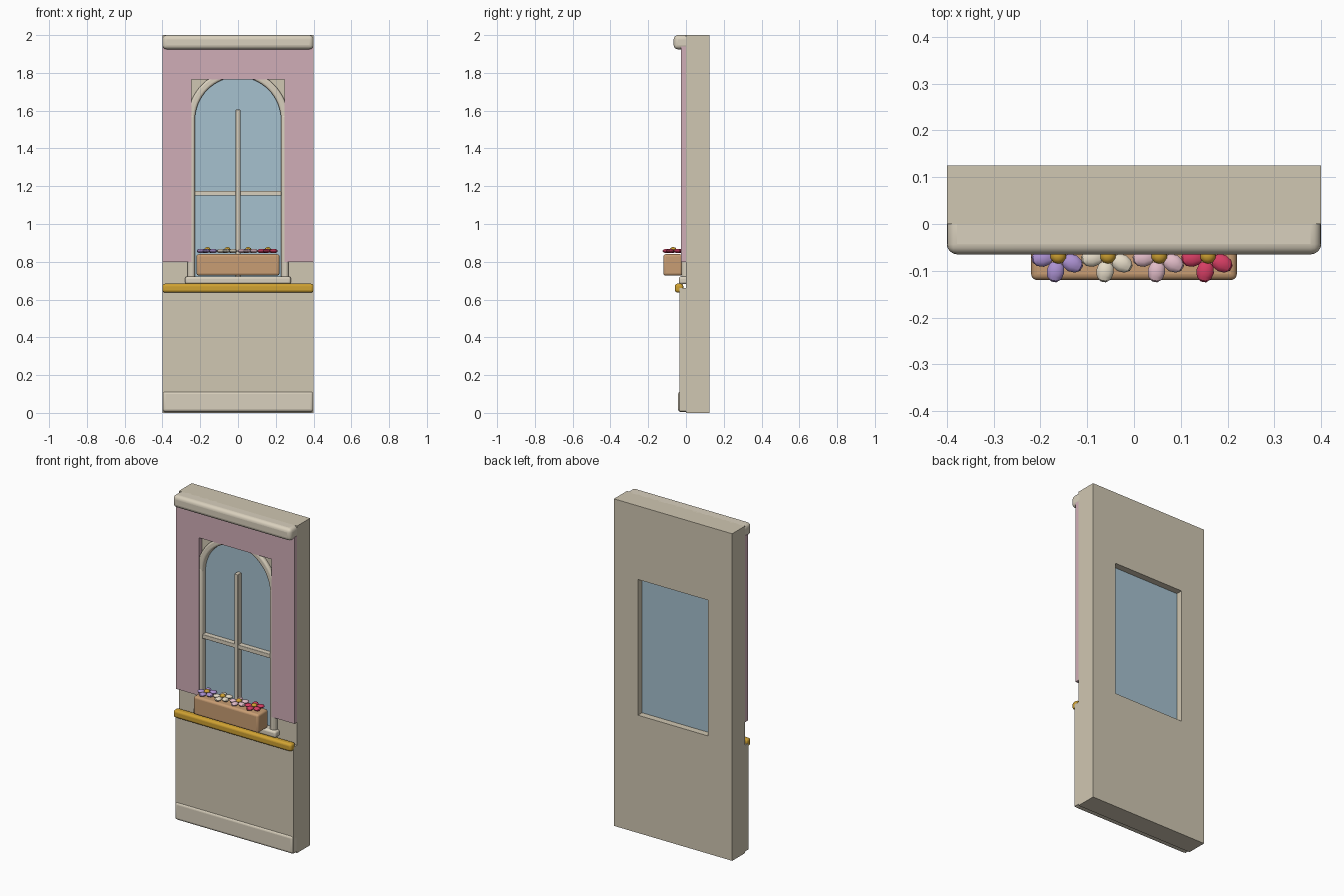
import bpy, bmesh
from math import sin, cos, pi, radians
from mathutils import Matrix, Vector

cube = bpy.data.objects.get("Cube")
if cube:
    bpy.data.objects.remove(cube, do_unlink=True)


def material(name, r, g, b):
    # sRGB bytes to linear
    lin = [((c / 255 + 0.055) / 1.055) ** 2.4 for c in (r, g, b)] + [1]
    m = bpy.data.materials.new(name)
    m.use_nodes = True
    m.diffuse_color = lin
    m.node_tree.nodes["Principled BSDF"].inputs["Base Color"].default_value = lin
    return m


STONE = material("beige stone", 208, 199, 178)
TRIM = material("pale trim", 217, 208, 189)
PINK = material("dusty pink plaster", 208, 174, 183)
GLASS = material("blue glass", 166, 193, 207)
GOLD = material("gold", 208, 162, 50)
WOOD = material("light wood", 200, 157, 115)
PETALS = [material("purple petal", 172, 146, 210),
          material("cream petal", 230, 220, 200),
          material("blush petal", 226, 188, 200),
          material("crimson petal", 214, 62, 100)]


def finish(name, bm, mat, bevel=0, smooth=False):
    bmesh.ops.recalc_face_normals(bm, faces=bm.faces)
    mesh = bpy.data.meshes.new(name)
    bm.to_mesh(mesh)
    bm.free()
    mesh.materials.append(mat)
    ob = bpy.data.objects.new(name, mesh)
    bpy.context.collection.objects.link(ob)
    if bevel:
        mod = ob.modifiers.new("rounding", "BEVEL")
        mod.width, mod.segments = bevel, 4
        mod.limit_method, mod.angle_limit = "ANGLE", radians(40)
    if bevel or smooth:
        bpy.ops.object.select_all(action="DESELECT")
        ob.select_set(True)
        bpy.context.view_layer.objects.active = ob
        bpy.ops.object.shade_smooth_by_angle(angle=radians(35))
    return ob


def prism(name, outline, y0, y1, mat, bevel=0):
    """Extrude an x-z outline from y0 to y1."""
    bm = bmesh.new()
    face = bm.faces.new([bm.verts.new((x, y0, z)) for x, z in outline])
    out = bmesh.ops.extrude_face_region(bm, geom=[face])["geom"]
    verts = [v for v in out if isinstance(v, bmesh.types.BMVert)]
    bmesh.ops.translate(bm, verts=verts, vec=(0, y1 - y0, 0))
    return finish(name, bm, mat, bevel)


def box(name, x0, x1, y0, y1, z0, z1, mat, bevel=0):
    return prism(name, [(x0, z0), (x1, z0), (x1, z1), (x0, z1)], y0, y1, mat, bevel)


SPRING = 1.55   # height where the arch begins
SILL = 0.72


def arc(r, steps=32):
    return [(r * cos(pi * i / steps), SPRING + r * sin(pi * i / steps))
            for i in range(steps + 1)]


def arched(r):
    return [(-r, SILL), (r, SILL)] + arc(r)


# Wall with a square opening behind and an arched recess in front
wall = box("wall", -0.4, 0.4, 0, 0.125, 0, 2, STONE)
cutters = [box("opening_cutter", -0.238, 0.238, 0.01, 0.2, SILL, SPRING, STONE),
           prism("arch_cutter", arched(0.238), -0.1, 0.03, STONE)]
for c in cutters:
    mod = wall.modifiers.new("cut", "BOOLEAN")
    mod.object, mod.operation, mod.solver = c, "DIFFERENCE", "EXACT"
    c.hide_render = True
cut = bpy.data.meshes.new_from_object(
    wall.evaluated_get(bpy.context.evaluated_depsgraph_get()))
wall.modifiers.clear()
wall.data = cut
for c in cutters:
    bpy.data.objects.remove(c, do_unlink=True)

# Glass
prism("window_glass", arched(0.238), 0.015, 0.03, GLASS)
box("window_glass_back", -0.238, 0.238, 0.025, 0.085, SILL, SPRING, GLASS)

# Upper plaster around the window
prism("upper_plaster", [(-0.4, 0.8), (-0.245, 0.8), (-0.245, 1.765), (0.245, 1.765),
                        (0.245, 0.8), (0.4, 0.8), (0.4, 1.94), (-0.4, 1.94)],
      -0.026, 0, PINK)

# Lower panel, skirting, cornice and rail
box("lower_panel", -0.4, 0.4, -0.035, 0, 0.01, 0.66, STONE)
box("skirting", -0.4, 0.4, -0.042, 0.01, 0.005, 0.115, TRIM, 0.016)
box("cornice", -0.4, 0.4, -0.065, 0.03, 1.925, 2.0, TRIM, 0.022)
box("gold_rail", -0.4, 0.4, -0.059, -0.014, 0.637, 0.684, GOLD, 0.014)

# Window frame
prism("arch_trim", arc(0.268) + arc(0.228)[::-1], -0.022, 0.02, TRIM, 0.012)
for side, s in (("left", 1), ("right", -1)):
    xs = sorted((s * 0.228, s * 0.268))
    box(side + "_jamb", *xs, -0.024, 0.02, 0.7, 1.58, TRIM, 0.014)
box("upright_bar", -0.0125, 0.0125, -0.02, 0.02, SILL, 1.605, TRIM, 0.003)
box("cross_bar", -0.23, 0.23, -0.016, 0.02, 1.15, 1.175, TRIM, 0.003)
box("window_sill", -0.28, 0.28, -0.038, 0.02, 0.682, 0.722, TRIM, 0.012)

# Flower box
box("planter", -0.22, 0.22, -0.12, -0.02, 0.727, 0.84, WOOD, 0.013)


def blob(bm, centre, size, angle=0):
    m = (Matrix.Translation(centre) @ Matrix.Rotation(angle, 4, "Z")
         @ Matrix.Diagonal(Vector(size).to_4d()))
    bmesh.ops.create_uvsphere(bm, u_segments=10, v_segments=6, radius=1, matrix=m)


# Flowers: five flat petals round a gold heart
for n, (x, mat) in enumerate(zip((-0.162, -0.056, 0.054, 0.158), PETALS), 1):
    bm = bmesh.new()
    for k in range(5):
        a = radians(-28 + 72 * k)
        blob(bm, (x + 0.034 * cos(a), -0.068 + 0.034 * sin(a), 0.857),
             (0.024, 0.019, 0.011), a)
    finish(f"flower_{n}_petals", bm, mat, smooth=True)
    bm = bmesh.new()
    blob(bm, (x, -0.068, 0.865), (0.017, 0.017, 0.013))
    finish(f"flower_{n}_heart", bm, GOLD, smooth=True)
